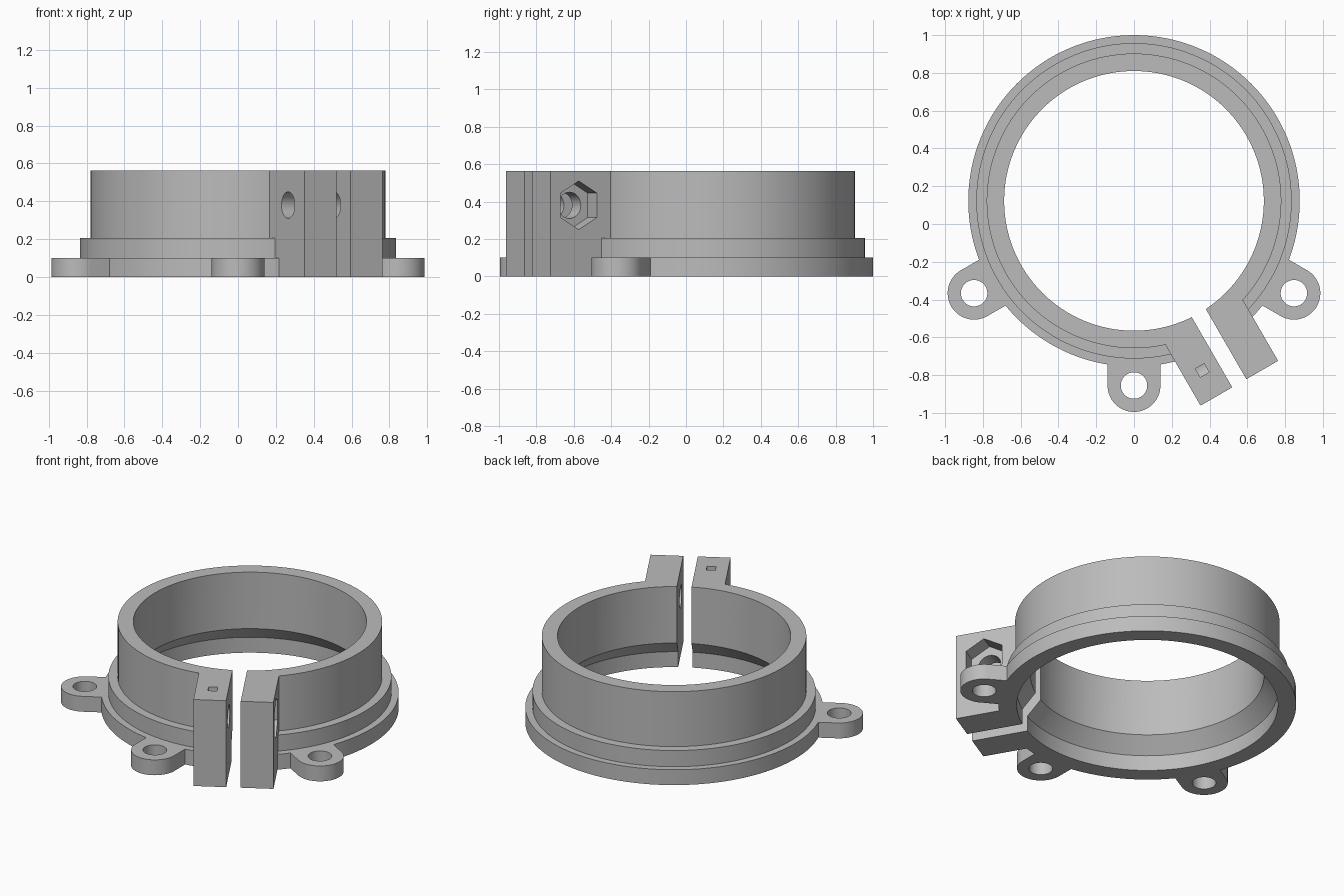
import bpy, bmesh, math
from mathutils import Matrix, Vector

cube = bpy.data.objects.get("Cube")
if cube:
    bpy.data.objects.remove(cube, do_unlink=True)

SEG = 128
CENTRE = Vector((0, 0.1225, 0))
HEIGHT = 0.5625
BOLT_U, BOLT_Z = 0.94, 0.38

grey = bpy.data.materials.new("plain grey")
grey.use_nodes = True
grey.diffuse_color = (0.5, 0.5, 0.5, 1)
grey.node_tree.nodes["Principled BSDF"].inputs["Base Color"].default_value = (0.5, 0.5, 0.5, 1)


def finish(name, bm, matrix):
    bmesh.ops.recalc_face_normals(bm, faces=bm.faces)
    bm.transform(matrix)
    mesh = bpy.data.meshes.new(name)
    bm.to_mesh(mesh)
    bm.free()
    mesh.materials.append(grey)
    obj = bpy.data.objects.new(name, mesh)
    bpy.context.collection.objects.link(obj)
    return obj


def prism(name, points, low, high, matrix):
    """Extrude a flat outline along its local z."""
    bm = bmesh.new()
    face = bm.faces.new([bm.verts.new((x, y, low)) for x, y in points])
    new = bmesh.ops.extrude_face_region(bm, geom=[face])["geom"]
    verts = [v for v in new if isinstance(v, bmesh.types.BMVert)]
    bmesh.ops.translate(bm, verts=verts, vec=(0, 0, high - low))
    return finish(name, bm, matrix)


def lathe(name, profile):
    """Spin a radius and height profile that starts and ends on the axis."""
    bm = bmesh.new()
    verts = [bm.verts.new((r, 0, z)) for r, z in profile]
    edges = [bm.edges.new(pair) for pair in zip(verts, verts[1:])]
    bmesh.ops.spin(bm, geom=verts + edges, cent=(0, 0, 0), axis=(0, 0, 1),
                   angle=math.tau, steps=SEG)
    bmesh.ops.remove_doubles(bm, verts=bm.verts, dist=0.0001)
    return finish(name, bm, Matrix.Translation(CENTRE))


def circle(radius, count, offset=0.0):
    return [(offset + radius * math.cos(math.tau * i / count),
             radius * math.sin(math.tau * i / count)) for i in range(count)]


def rect(x0, x1, y0, y1):
    return [(x0, y0), (x1, y0), (x1, y1), (x0, y1)]


def radial(degrees):
    """Frame at the ring centre whose x axis points outward at an angle."""
    return Matrix.Translation(CENTRE) @ Matrix.Rotation(math.radians(degrees), 4, "Z")


# Stepped ring
ring = lathe("clamp_ring", [(0, 0), (0.8775, 0), (0.8775, 0.1), (0.835, 0.1), (0.835, 0.205),
                            (0.78, 0.205), (0.78, HEIGHT), (0, HEIGHT)])
added, cut = [], []

# Three mounting ears with holes
for angle in (-150, -90, -30):
    arc = [(0.9775 + 0.14 * math.cos(t), 0.14 * math.sin(t))
           for t in (math.pi * (i / 32 - 0.5) for i in range(33))]
    added.append(prism("mounting_ear", [(0.8, -0.14)] + arc + [(0.8, 0.14)], 0, 0.1, radial(angle)))
    cut.append(prism("ear_hole", circle(0.07, 48, 0.9775), -0.1, 0.3, radial(angle)))

# Clamp jaws, split by a slit through the ring
jaw = radial(-60)
added.append(prism("clamp_jaws", rect(0.745, 1.115, -0.237, 0.237), 0, HEIGHT, jaw))
cut.append(prism("slit", rect(0.4, 1.3, -0.043, 0.043), -0.1, 0.8, jaw))

# Bore with a wider lower seat and a sloped shoulder
cut.append(lathe("bore", [(0, -0.1), (0.77, -0.1), (0.77, 0.1), (0.6875, 0.195),
                          (0.6875, 0.8), (0, 0.8)]))

# Bolt hole across the jaws, hexagonal nut pocket and small slot in the top
across = jaw @ Matrix.Translation((BOLT_U, 0, BOLT_Z)) @ Matrix(
    ((0, 1, 0, 0), (0, 0, 1, 0), (1, 0, 0, 0), (0, 0, 0, 1)))
cut.append(prism("bolt_hole", circle(0.07, 48), -0.4, 0.4, across))
cut.append(prism("nut_pocket", circle(0.13, 6), 0.137, 0.4, across))
cut.append(prism("top_slot", rect(0.932, 0.984, -0.163, -0.109), BOLT_Z, 0.8, jaw))

# Join the parts, then cut the openings
bpy.context.view_layer.objects.active = ring
for operation, tools in (("UNION", added), ("DIFFERENCE", cut)):
    for tool in tools:
        mod = ring.modifiers.new(tool.name, "BOOLEAN")
        mod.operation, mod.solver, mod.object = operation, "EXACT", tool
        bpy.ops.object.modifier_apply(modifier=mod.name)
        bpy.data.objects.remove(tool, do_unlink=True)

bpy.ops.object.select_all(action="DESELECT")
ring.select_set(True)
bpy.ops.object.shade_smooth_by_angle(angle=math.radians(25))
